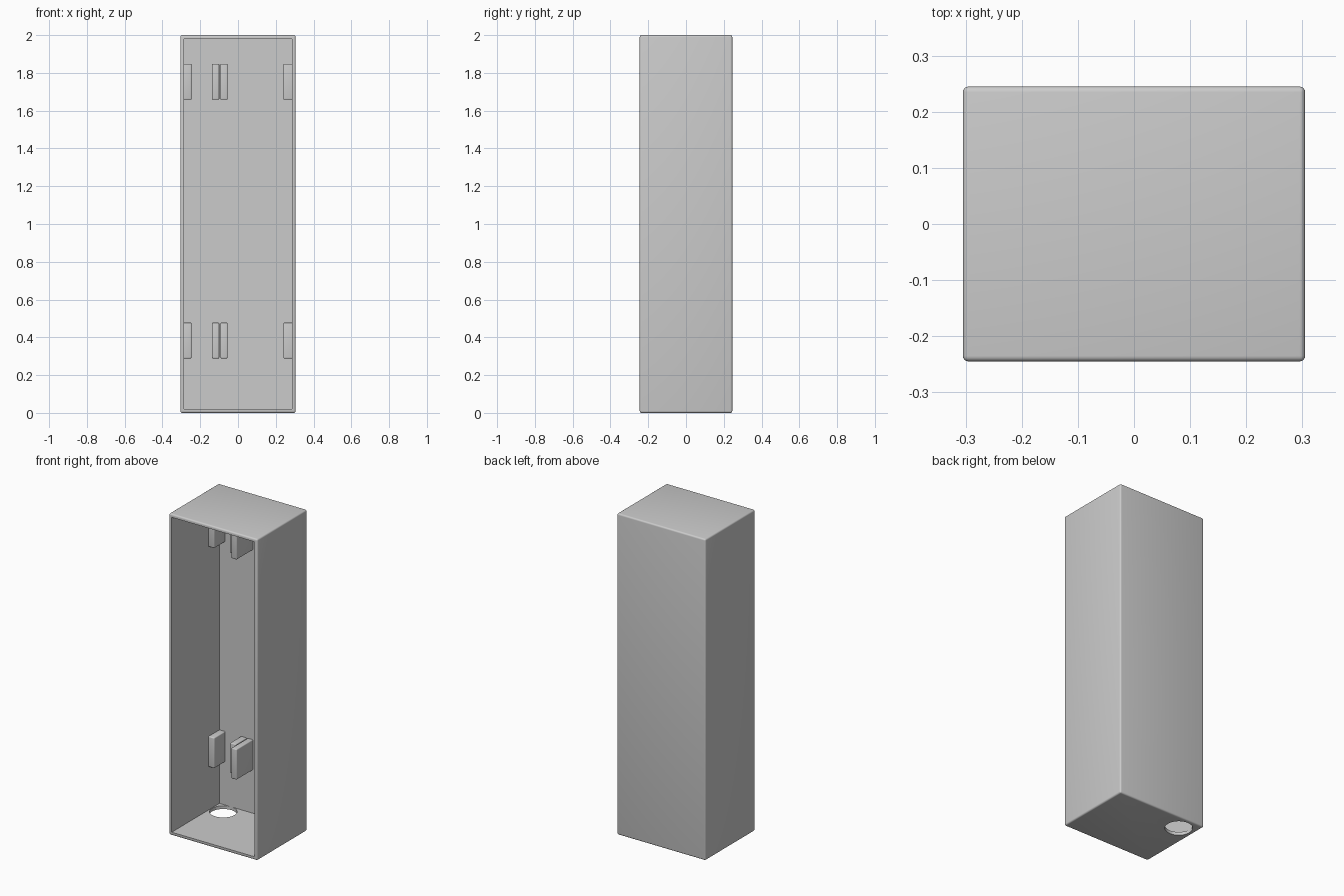
import bpy
import bmesh
from mathutils import Matrix, Vector

if "Cube" in bpy.data.objects:
    bpy.data.objects.remove(bpy.data.objects["Cube"], do_unlink=True)

# One plain grey material
grey = bpy.data.materials.new("light_grey")
grey.use_nodes = True
colour = (0.6, 0.6, 0.6, 1)
grey.diffuse_color = colour
grey.node_tree.nodes["Principled BSDF"].inputs["Base Color"].default_value = colour

W, D, H = 0.305, 0.245, 2.0   # half width, half depth, height
T = 0.02                      # wall thickness


def finish(name, bm):
    mesh = bpy.data.meshes.new(name)
    bm.to_mesh(mesh)
    bm.free()
    mesh.materials.append(grey)
    obj = bpy.data.objects.new(name, mesh)
    bpy.context.collection.objects.link(obj)
    return obj


def box(name, low, high, round_edges=0.0):
    low, high = Vector(low), Vector(high)
    bm = bmesh.new()
    bmesh.ops.create_cube(bm, size=1, matrix=Matrix.Translation((low + high) / 2)
                          @ Matrix.Diagonal((*(high - low), 1)))
    if round_edges:
        bmesh.ops.bevel(bm, geom=bm.edges[:], offset=round_edges, segments=4,
                        profile=0.5, affect='EDGES')
    return finish(name, bm)


def cut(target, cutter):
    mod = target.modifiers.new(cutter.name, 'BOOLEAN')
    mod.operation = 'DIFFERENCE'
    mod.solver = 'EXACT'
    mod.object = cutter
    cutter.hide_render = True
    cutter.hide_set(True)


def smooth(obj):
    bpy.ops.object.select_all(action='DESELECT')
    obj.select_set(True)
    bpy.context.view_layer.objects.active = obj
    bpy.ops.object.shade_smooth_by_angle(angle=0.6)


# Open-fronted housing with rounded outer edges
housing = box("housing", (-W, -D, 0), (W, D, H), 0.01)
smooth(housing)
cavity = box("cavity_cutter", (-W + T, -D - 0.1, T), (W - T, D - T, H - T))

# Round cable hole in the rear corner of the floor
bm = bmesh.new()
bmesh.ops.create_cone(bm, cap_ends=True, segments=48, radius1=0.078, radius2=0.078,
                      depth=0.08, matrix=Matrix.Translation((-0.204, 0.147, 0)))
hole = finish("cable_hole_cutter", bm)
cut(housing, cavity)
cut(housing, hole)

# Retaining tabs on the back wall: short ones hold the left bay, long ones the other
tabs = {
    "outer_short_tab": (-W + T / 2, -0.246, 0.118),
    "inner_short_tab": (-0.138, -0.099, 0.118),
    "inner_long_tab": (-0.093, -0.055, 0.065),
    "outer_long_tab": (0.24, W - T / 2, 0.065),
}
for level, z in (("lower", 0.288), ("upper", 1.658)):
    for name, (x0, x1, front) in tabs.items():
        tab = box(f"{level}_{name}", (x0, front, z), (x1, D - T / 2, z + 0.19), 0.006)
        smooth(tab)
